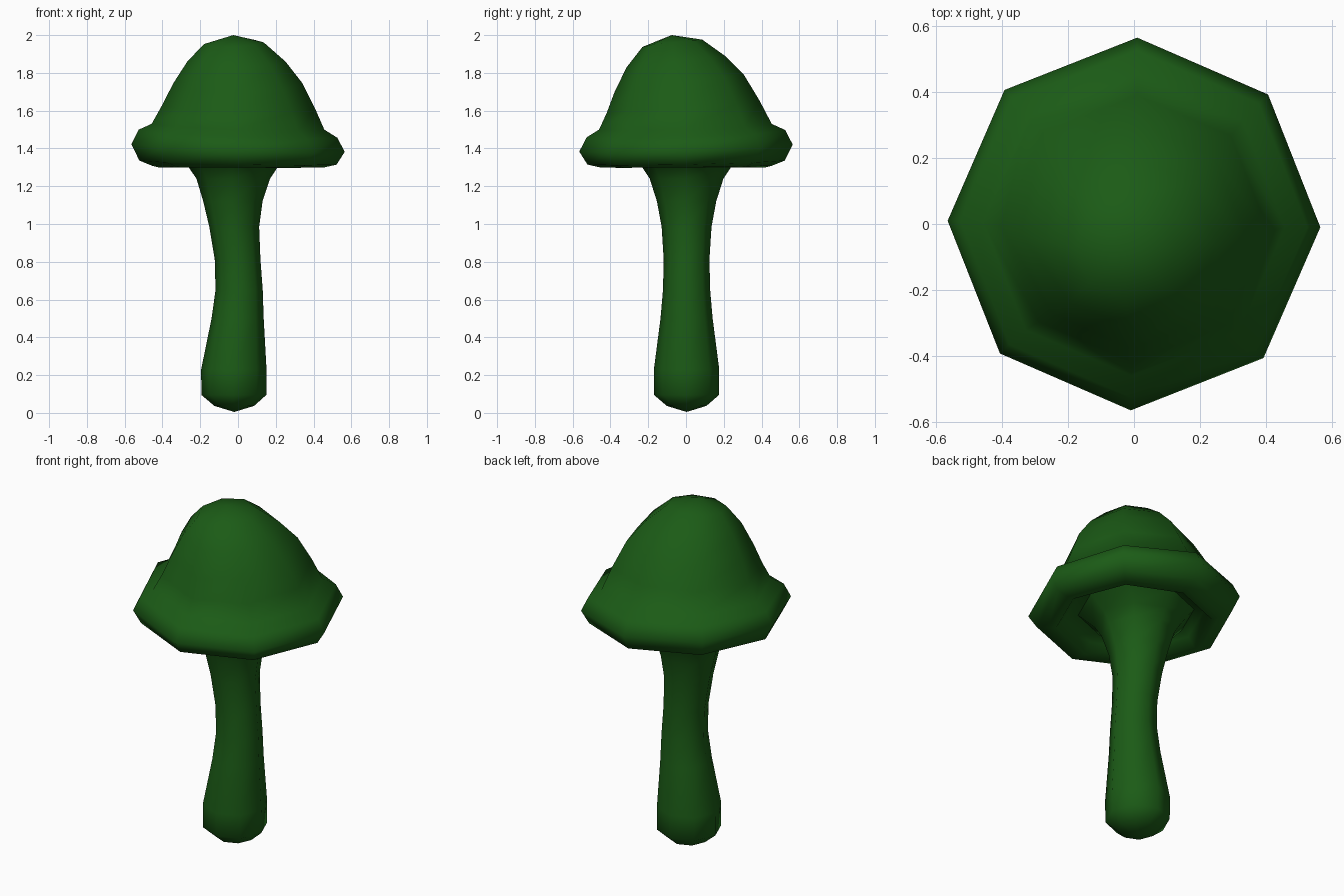
import bpy, bmesh
from math import cos, sin, pi, radians

SIDES = 8

green = bpy.data.materials.new("dark_green")
green.diffuse_color = (0.011, 0.105, 0.008, 1)


def loft(name, rings):
    """Skin octagonal rings (cx, cy, z, radius, slope_x, slope_y); radius 0 is a tip."""
    bm = bmesh.new()
    loops = []
    for cx, cy, z, r, sx, sy in rings:
        if r == 0:
            loops.append([bm.verts.new((cx, cy, z))] * SIDES)
            continue
        loop = []
        for i in range(SIDES):
            a = 2 * pi * i / SIDES - radians(1)
            x, y = r * cos(a), r * sin(a)
            loop.append(bm.verts.new((cx + x, cy + y, z + sx * x + sy * y)))
        loops.append(loop)
    for low, high in zip(loops, loops[1:]):
        for i in range(SIDES):
            j = (i + 1) % SIDES
            corners = dict.fromkeys((low[i], low[j], high[j], high[i]))
            bm.faces.new(list(corners)).smooth = True
    mesh = bpy.data.meshes.new(name)
    bm.to_mesh(mesh)
    bm.free()
    mesh.materials.append(green)
    obj = bpy.data.objects.new(name, mesh)
    bpy.context.collection.objects.link(obj)
    return obj


# Stem: rounded foot, slim waist, flaring up into the hollow of the cap
stem = [(-0.02, 0.005, 0), (-0.02, 0.037, 0.105), (-0.022, 0.095, 0.172),
        (-0.022, 0.23, 0.173), (-0.002, 0.50, 0.138), (0.006, 0.65, 0.125),
        (-0.002, 0.81, 0.121), (-0.02, 0.985, 0.132), (-0.027, 1.12, 0.157),
        (-0.025, 1.24, 0.195), (-0.026, 1.30, 0.235), (-0.012, 1.37, 0.31)]
loft("stem", [(cx, 0.003, z, r, 0, 0) for cx, z, r in stem])

# Cap: hollow underside, rolled rim, then a dome leaning towards the front
loft("cap", [
    (-0.012, 0.003, 1.37, 0.31, 0, 0),
    (0, 0, 1.35, 0.37, 0, 0),
    (0, 0, 1.298, 0.415, 0, 0),
    (0, 0, 1.304, 0.455, -0.01, 0.01),
    (0, 0, 1.325, 0.522, -0.02, 0.02),
    (0, 0, 1.402, 0.565, -0.035, 0.033),
    (0, 0, 1.478, 0.526, -0.04, 0.037),
    (0, -0.003, 1.515, 0.457, -0.033, 0.033),
    (0.003, -0.015, 1.62, 0.405, -0.02, 0.08),
    (0, -0.037, 1.745, 0.342, 0, 0.14),
    (-0.008, -0.055, 1.86, 0.26, 0, 0.12),
    (-0.022, -0.072, 1.957, 0.158, 0.03, 0.12),
    (-0.025, -0.075, 2.0, 0, 0, 0),
])
